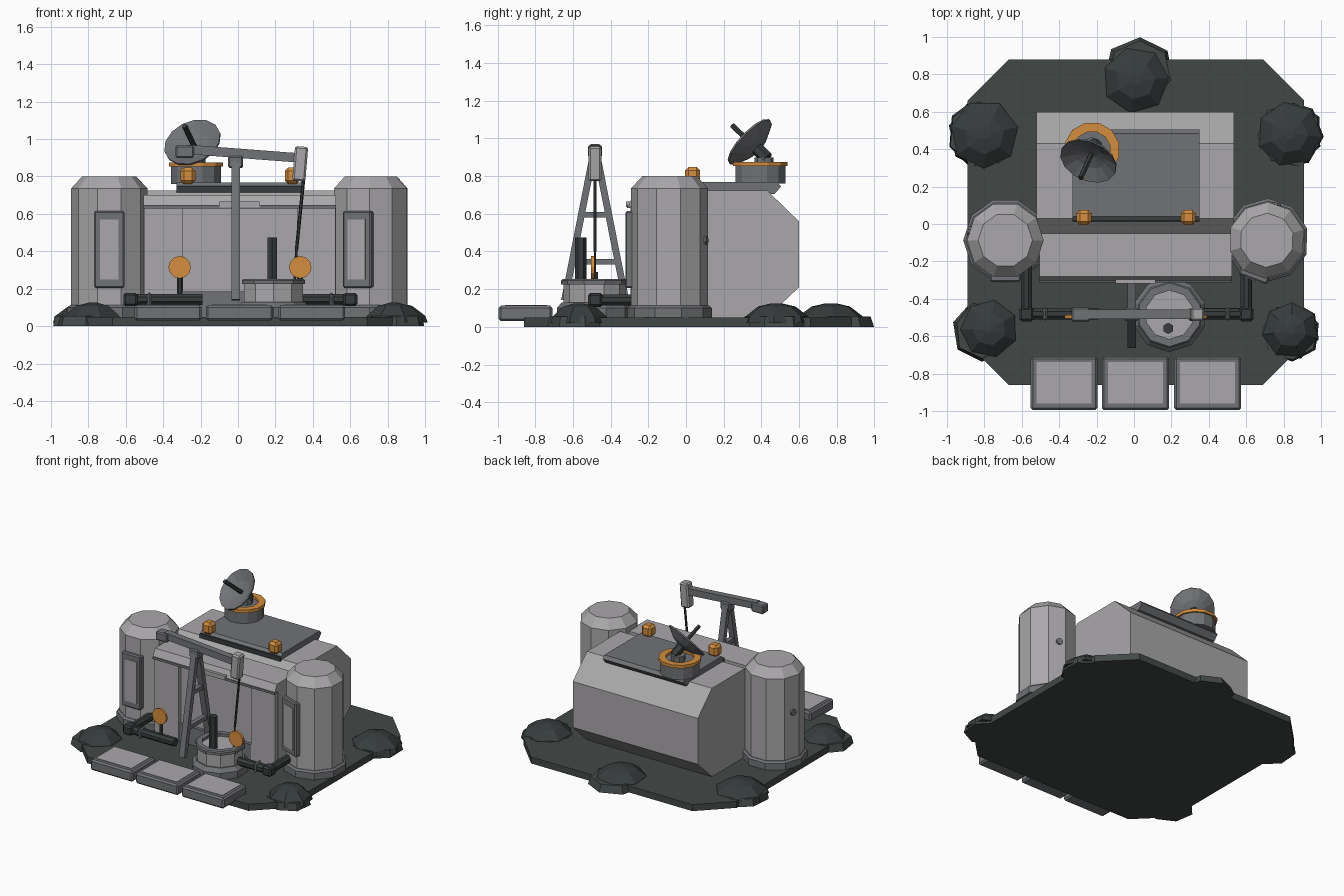
import bpy, bmesh, math, random
from mathutils import Vector, Matrix

if "Cube" in bpy.data.objects:
    bpy.data.objects.remove(bpy.data.objects["Cube"])

random.seed(4)


def material(name, rgb):
    m = bpy.data.materials.new(name)
    m.diffuse_color = (*rgb, 1)
    m.use_nodes = True
    m.node_tree.nodes["Principled BSDF"].inputs["Base Color"].default_value = m.diffuse_color
    return m


LIGHT = material("light grey panel", (0.40, 0.39, 0.40))
MID = material("mid grey metal", (0.165, 0.17, 0.18))
PLATE = material("dark ground", (0.055, 0.066, 0.064))
DARK = material("charcoal pipe", (0.038, 0.045, 0.045))
ORANGE = material("orange", (0.66, 0.27, 0.05))


def finish(name, bm, mat, M=None):
    bmesh.ops.recalc_face_normals(bm, faces=bm.faces)
    me = bpy.data.meshes.new(name)
    bm.to_mesh(me)
    bm.free()
    me.materials.append(mat)
    ob = bpy.data.objects.new(name, me)
    if M is not None:
        ob.matrix_world = M
    bpy.context.collection.objects.link(ob)
    return ob


def loft(name, rings, mat, M=None, closed=False):
    """Skin between rings of points; cap the ends or join last ring to first."""
    bm = bmesh.new()
    vs = [[bm.verts.new(p) for p in ring] for ring in rings]
    n = len(vs[0])
    pairs = list(zip(vs, vs[1:])) + ([(vs[-1], vs[0])] if closed else [])
    for a, b in pairs:
        for i in range(n):
            j = (i + 1) % n
            bm.faces.new((a[i], a[j], b[j], b[i]))
    if not closed:
        bm.faces.new(vs[0])
        bm.faces.new(vs[-1])
    return finish(name, bm, mat, M)


def circle(r, z, n, rot=0.0, jitter=0.0):
    return [Vector((math.cos(rot + math.tau * i / n), math.sin(rot + math.tau * i / n), 0))
            * r * (1 + random.uniform(-jitter, jitter)) + Vector((0, 0, z)) for i in range(n)]


def lathe(name, centre, profile, n, mat, rot=0.0, closed=False, axis=(0, 0, 1), jitter=0.0):
    M = Matrix.Translation(centre) @ Vector((0, 0, 1)).rotation_difference(Vector(axis)).to_matrix().to_4x4()
    return loft(name, [circle(r, z, n, rot, jitter) for r, z in profile], mat, M, closed)


def rod(name, p, q, r, n, mat, rot=0.0):
    d = Vector(q) - Vector(p)
    return lathe(name, p, [(r, 0), (r, d.length)], n, mat, rot, axis=d.normalized())


def box(name, x, y, z, mat, bevel=0.0, M=None):
    bm = bmesh.new()
    bmesh.ops.create_cube(bm, size=1)
    for v in bm.verts:
        v.co = [(a + b) / 2 + c * (b - a) for (a, b), c in zip((x, y, z), v.co)]
    if bevel:
        bmesh.ops.bevel(bm, geom=list(bm.edges), offset=bevel, segments=1, affect='EDGES')
    return finish(name, bm, mat, M)


def extrude_x(name, yz, x0, x1, mat):
    return loft(name, [[(x, y, z) for y, z in yz] for x in (x0, x1)], mat)


def beam(name, p, q, w, h, mat, bevel=0.0):
    """Square bar from p to q; w is along x or y, h in the remaining direction."""
    p, q = Vector(p), Vector(q)
    d = q - p
    M = Matrix.Translation((p + q) / 2) @ d.to_track_quat('Z', 'Y').to_matrix().to_4x4()
    l = d.length / 2
    return box(name, (-w / 2, w / 2), (-h / 2, h / 2), (-l, l), mat, bevel, M)


# Ground plate with cut corners
outline = [(-.67, -.86), (.69, -.86), (.91, -.64), (.91, .66), (.69, .88), (-.67, .88), (-.89, .66), (-.89, -.64)]
loft("ground_plate", [[(x, y, z) for x, y in outline] for z in (0, .05)], PLATE)

# Rocks, each with a flat skirt and a faceted mound
for i, (x, y, r, ox, oy) in enumerate([(-.80, .48, .195, -.01, 0), (.83, .48, .185, .0, 0), (.01, .77, .19, .02, .04),
                                       (.835, -.57, .16, .0, -.01), (-.775, -.56, .165, -.03, -.01)]):
    out = math.atan2(y, x)
    lathe(f"rock_skirt_{i}", (x + ox, y + oy, 0), [(r, 0), (r * .92, .055)], 7, PLATE, out, jitter=.04)
    lathe(f"rock_{i}", (x, y, .0), [(r, .02), (r * .93, .055), (r * .55, .108), (r * .15, .125)], 7, DARK, out + .3)

# Main hull: chamfered profile run along x
extrude_x("main_hull", [(-.14, .05), (.43, .05), (.6, .21), (.6, .56), (.43, .725), (.03, .725), (-.14, .56)],
          -.52, .535, LIGHT)

# Front block with sloping cornice, recessed wall and side panels
extrude_x("front_block", [(-.05, .05), (-.265, .05), (-.265, .645), (-.305, .645), (-.28, .70), (-.05, .70)],
          -.505, .525, LIGHT)
box("cornice_trim", (-.505, .525), (-.312, -.26), (.63, .647), MID)
for side, (a, b) in {"left": (-.5, -.295), "right": (.315, .52)}.items():
    box(f"front_panel_{side}", (a, b), (-.295, -.25), (.05, .63), LIGHT)
box("wall_sill", (-.295, .315), (-.29, -.25), (.05, .185), MID)
box("cornice_plate", (-.1, .115), (-.318, -.28), (.635, .665), LIGHT)

# Corner towers with inset panels and a small bolt
for side, cx, turn, bolt in (("left", -.688, 0, 165), ("right", .71, -20, 75)):
    c = Vector((cx, -.087, 0))
    rot = math.radians(-90 + 18 + turn)
    lathe(f"tower_base_{side}", c, [(.225, .05), (.225, .10), (.21, .112)], 10, MID, rot)
    lathe(f"tower_{side}", c, [(.205, .1), (.205, .735), (.145, .8)], 10, LIGHT, rot)
    M = Matrix.Translation(c) @ Matrix.Rotation(math.radians(turn), 4, 'Z')
    box(f"tower_frame_{side}", (-.081, .081), (-.222, -.16), (.205, .615), MID, .008, M)
    box(f"tower_panel_{side}", (-.05, .05), (-.226, -.2), (.25, .57), LIGHT, 0, M)
    d = Vector((math.cos(math.radians(bolt)), math.sin(math.radians(bolt)), 0))
    rod(f"tower_bolt_{side}", c + d * .18 + Vector((0, 0, .46)), c + d * .207 + Vector((0, 0, .46)), .024, 8, MID)

# Roof slab and orange lamps
extrude_x("roof_slab", [(.02, .71), (.02, .75), (.04, .768), (.485, .768), (.505, .745), (.47, .705)], -.33, .35, MID)
box("slab_front_lip", (-.33, .35), (.01, .03), (.715, .748), DARK)
for side, x in (("left", -.268), ("right", .29)):
    box(f"roof_lamp_{side}", (x - .04, x + .04), (-.005, .075), (.76, .848), ORANGE, .018)

# Dish antenna
base = Vector((-.225, .395, 0))
lathe("dish_base", base, [(.138, .76), (.138, .858)], 12, MID, .26)
lathe("dish_ring", base, [(.15, .853), (.15, .876), (.10, .876), (.10, .853)], 12, ORANGE, .26, closed=True)
face = Vector((-.31, -.69, .65)).normalized()
mid = Vector((-.245, .335, .985))
lathe("dish", mid, [(.158, 0), (.085, -.035), (.012, -.05), (.012, -.068), (.085, -.05), (.158, -.01)],
      14, MID, closed=True, axis=face)
rod("dish_feed", mid - face * .06, mid + face * .13, .015, 6, DARK)
rod("dish_mount", mid - face * .05, mid - face * .14, .035, 6, DARK)
rod("dish_post", base + Vector((0, .02, .85)), base + Vector((0, .02, .90)), .05, 8, MID)

# Pump: A-frame, rocking beam, head and rod
px, py = -.013, -.483
for side, y in (("front", -.645), ("back", -.32)):
    beam(f"pump_leg_{side}", (px, y, .14), (px, py + (y - py) * .1, .88), .045, .036, MID)
for z, w in ((.595, .06), (.345, .11)):
    box(f"pump_crossbar_{int(z * 100)}", (px - .018, px + .018), (py - w, py + w), (z - .015, z + .015), MID)
box("pump_pivot", (px - .04, px + .04), (py - .035, py + .035), (.845, .91), MID, .008)
beam("pump_beam", (-.27, py, .945), (.32, py, .90), .05, .05, MID)
box("pump_counterweight", (-.335, -.235), (py - .037, py + .037), (.90, .965), MID, .008)
beam("pump_head", (.325, py, .775), (.34, py, .96), .07, .07, LIGHT, .01)
rod("pump_rod", (.35, py, .78), (.312, py, .40), .009, 6, DARK)
rod("pump_lower_rod", (.312, py, .40), (.30, py, .2), .007, 6, DARK)

# Well head
well = Vector((.19, -.485, 0))
lathe("well_foot", well, [(.2, .05), (.2, .10), (.175, .13)], 10, MID, .31)
lathe("well_body", well, [(.165, .1), (.165, .225)], 10, LIGHT, .31)
lathe("well_rim", well, [(.178, .225), (.178, .245), (.17, .253), (.13, .253), (.13, .225)], 10, MID, .31, closed=True)
lathe("well_cover", well, [(.135, .2), (.135, .232)], 10, LIGHT, .31)
rod("well_post", (.183, -.558, .2), (.183, -.558, .475), .03, 6, DARK, .52)

# L-shaped pipes with orange valve wheels
for side, xo, xi, xv in (("left", -.575, -.19, -.312), ("right", .60, .30, .333)):
    s = math.copysign(1, xo)
    rod(f"pipe_run_{side}", (xo, -.48, .143), (xi, -.48, .143), .032, 8, DARK, .39)
    rod(f"pipe_return_{side}", (xo, -.48, .143), (xo, -.2, .143), .032, 8, DARK, .39)
    box(f"pipe_elbow_{side}", (xo - .038, xo + .038), (-.52, -.444), (.107, .178), DARK, .012)
    box(f"pipe_collar_{side}", (xo - s * .1 - .012, xo - s * .1 + .012), (-.517, -.443), (.106, .18), MID, .01)
    rod(f"valve_stem_{side}", (xv, -.48, .15), (xv, -.48, .29), .014, 6, DARK)
    rod(f"valve_wheel_{side}", (xv, -.504, .315), (xv, -.486, .315), .06, 12, ORANGE)

# Front walkway tiles
for i, (a, b) in enumerate([(-.553, -.195), (-.172, .188), (.215, .573)]):
    box(f"walkway_tile_{i}", (a, b), (-.995, -.71), (.03, .112), MID, .012)
    box(f"walkway_panel_{i}", (a + .032, b - .032), (-.96, -.738), (.1, .116), LIGHT)
